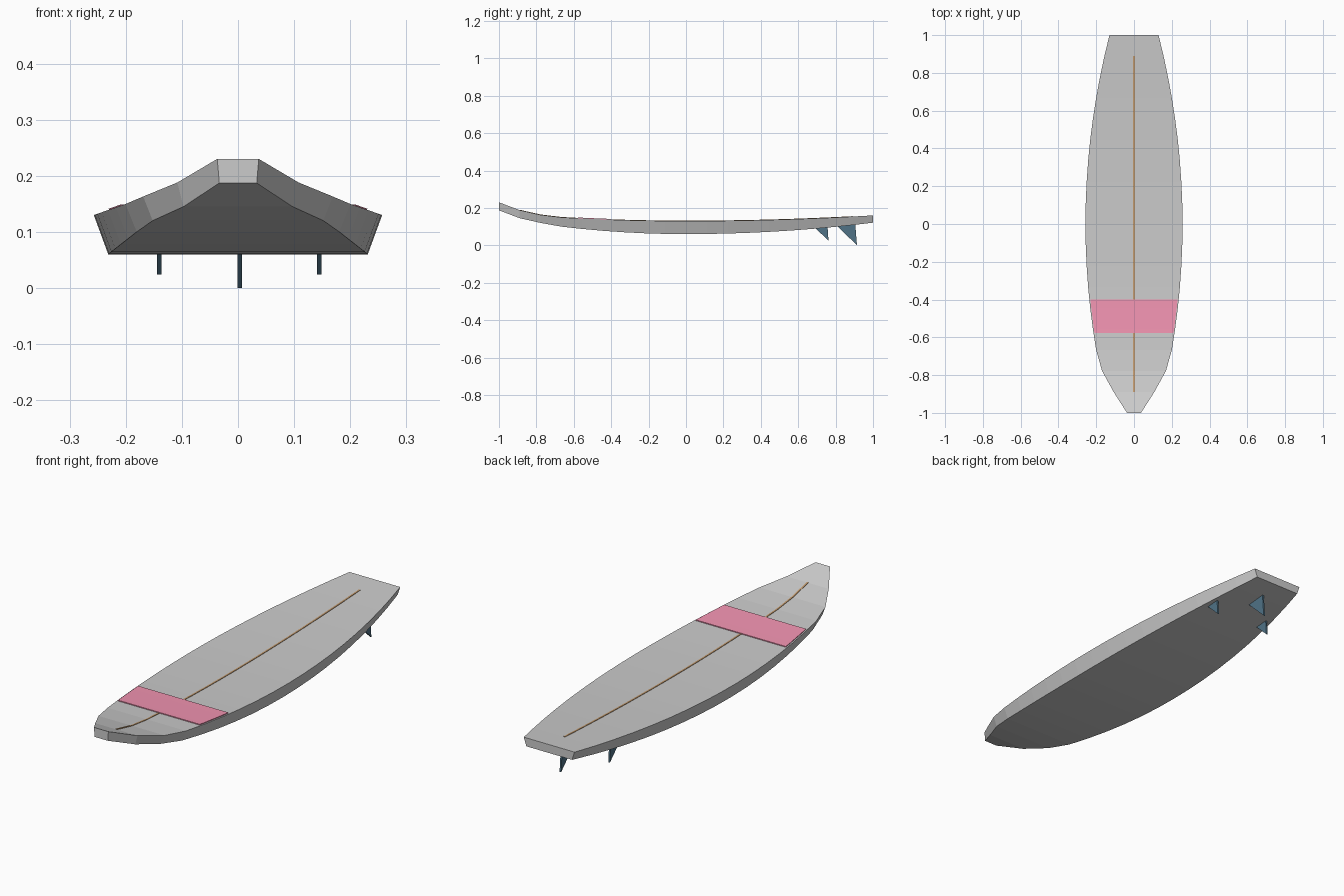
import bpy, bmesh

if "Cube" in bpy.data.objects:
    bpy.data.objects.remove(bpy.data.objects["Cube"])


def paint(obj, name, rgb):
    mat = bpy.data.materials.get(name) or bpy.data.materials.new(name)
    mat.diffuse_color = (*rgb, 1)
    mat.use_nodes = True
    mat.node_tree.nodes["Principled BSDF"].inputs["Base Color"].default_value = mat.diffuse_color
    obj.data.materials.append(mat)


def loft(name, rings):
    """Closed solid skinned through equal-sized rings of points."""
    bm = bmesh.new()
    loops = [[bm.verts.new(p) for p in ring] for ring in rings]
    n = len(loops[0])
    for a, b in zip(loops, loops[1:]):
        for i in range(n):
            j = (i + 1) % n
            bm.faces.new((a[i], a[j], b[j], b[i]))
    bm.faces.new(loops[0])
    bm.faces.new(loops[-1])
    bmesh.ops.recalc_face_normals(bm, faces=bm.faces)
    mesh = bpy.data.meshes.new(name)
    bm.to_mesh(mesh)
    bm.free()
    obj = bpy.data.objects.new(name, mesh)
    bpy.context.collection.objects.link(obj)
    return obj


# Board stations: y, half width, deck height, bottom height
stations = [(-1, 0.037, 0.23, 0.187), (-0.889, 0.108, 0.188, 0.145),
            (-0.778, 0.169, 0.163, 0.12)]
for k in range(3, 19):
    y = -1 + k / 9
    deck, low = (0.044, 0.09) if y < 0 else (0.03, 0.061)
    stations.append((y, 0.257 - 0.127 * y * y, 0.13 + deck * y * y, 0.06 + low * y * y))


def deck_at(y):
    """Half width and deck height interpolated between stations."""
    for a, b in zip(stations, stations[1:]):
        if y <= b[0] + 1e-6:
            t = (y - a[0]) / (b[0] - a[0])
            return a[1] + t * (b[1] - a[1]), a[2] + t * (b[2] - a[2])


def section(y, top, bottom, z1, z0):
    return [(-top, y, z1), (top, y, z1), (bottom, y, z0), (-bottom, y, z0)]


# Board, flat deck with rails tucked in towards the bottom
loft("board", [section(y, w, w * 0.9, z1, z0) for y, w, z1, z0 in stations])

# Stringer line along the deck
rings = []
for y, _, z, _ in stations[1:-1]:
    rings.append(section(y, 0.004, 0.004, z + 0.002, z - 0.002))
paint(loft("stringer", rings), "wood", (0.55, 0.33, 0.16))

# Coloured band across the nose
rings = []
for y in (-0.578, -0.5556, -0.4444, -0.40):
    w, z = deck_at(y)
    rings.append(section(y, w * 0.975, w * 0.97, z + 0.004, z - 0.002))
paint(loft("nose_band", rings), "pink", (0.9, 0.3, 0.45))


# Fins, thin raked triangles
def fin(name, x, profile):
    rings = [[(x + dx, y, z) for y, z in profile] for dx in (0, 0.008)]
    paint(loft(name, rings), "fin_blue", (0.08, 0.17, 0.24))


fin("centre_fin", -0.001, [(0.808, 0.104), (0.905, 0.115), (0.914, 0.0)])
side_profile = [(0.69, 0.094), (0.757, 0.099), (0.762, 0.024)]
fin("left_fin", -0.144, side_profile)
fin("right_fin", 0.141, side_profile)
